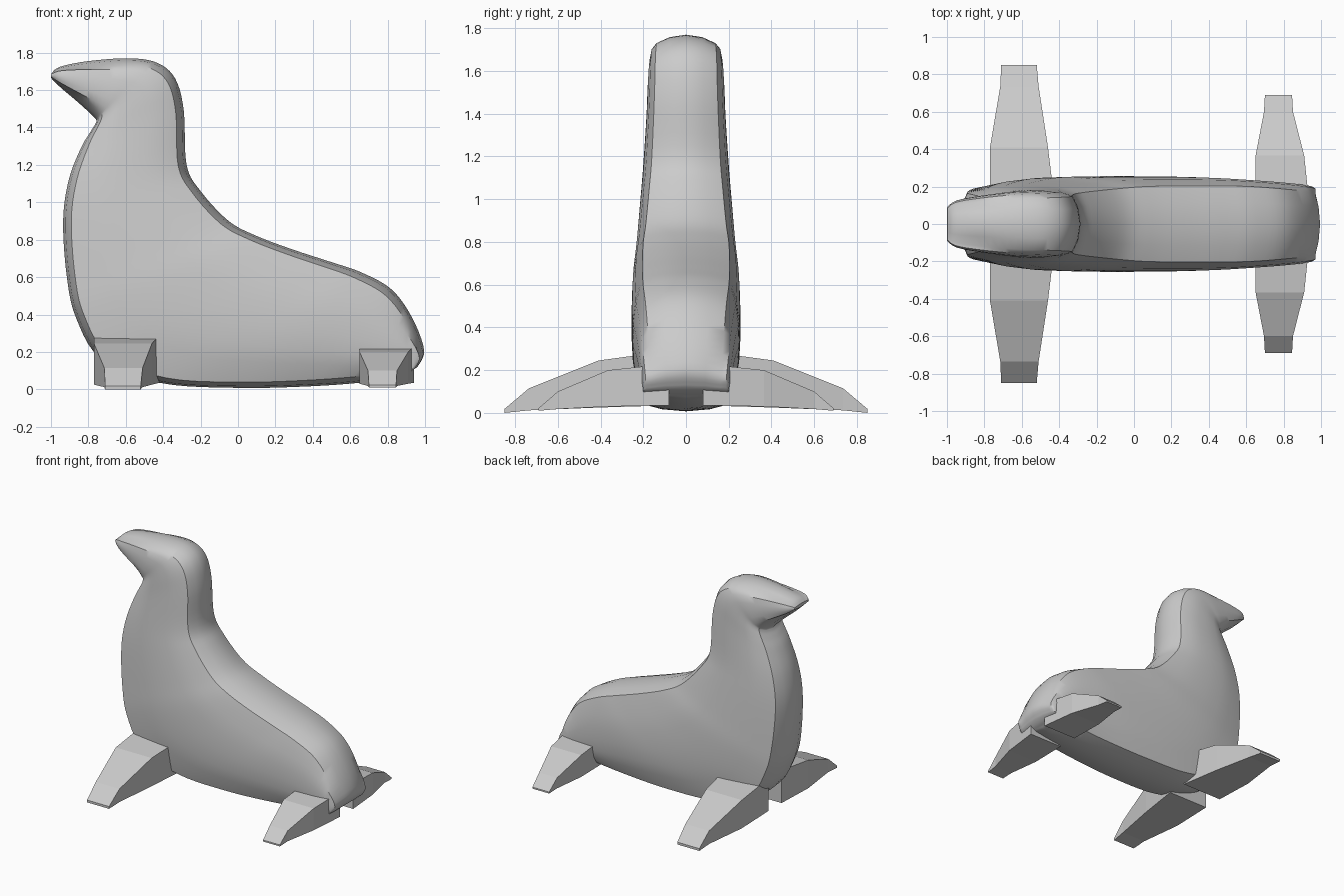
import bpy, bmesh
from mathutils import Vector

if "Cube" in bpy.data.objects:
    bpy.data.objects.remove(bpy.data.objects["Cube"])


def finish(bm, name, smooth):
    bmesh.ops.recalc_face_normals(bm, faces=bm.faces)
    mesh = bpy.data.meshes.new(name)
    bm.to_mesh(mesh)
    bm.free()
    ob = bpy.data.objects.new(name, mesh)
    bpy.context.collection.objects.link(ob)
    if smooth:
        bpy.ops.object.select_all(action='DESELECT')
        ob.select_set(True)
        bpy.context.view_layer.objects.active = ob
        bpy.ops.object.shade_smooth_by_angle(angle=0.6)
    return ob


def loft(rings, name, smooth=False):
    bm = bmesh.new()
    vs = [[bm.verts.new(p) for p in r] for r in rings]
    n = len(vs[0])
    for a, b in zip(vs, vs[1:]):
        for i in range(n):
            j = (i + 1) % n
            bm.faces.new((a[i], a[j], b[j], b[i]))
    bm.faces.new(vs[0])
    bm.faces.new(vs[-1])
    return finish(bm, name, smooth)


def spline(rows, steps):
    # Catmull-Rom interpolation of whole rows
    rows = [Vector(r) for r in rows]
    out = []
    for i in range(len(rows) - 1):
        a, b, c, d = (rows[max(i - 1, 0)], rows[i], rows[i + 1],
                      rows[min(i + 2, len(rows) - 1)])
        for s in range(steps):
            t = s / steps
            out.append(0.5 * (2 * b + (c - a) * t + (2 * a - 5 * b + 4 * c - d) * t * t
                              + (3 * b - a - 3 * c + d) * t ** 3))
    return out + [rows[-1]]


# Body stations from nose to tail: throat/belly x z, crown/back x z, half width
stations = [
    (-1.0, 1.665, -0.998, 1.69, 0.09), (-0.95, 1.615, -0.95, 1.725, 0.125),
    (-0.85, 1.53, -0.80, 1.755, 0.15), (-0.765, 1.45, -0.58, 1.77, 0.17),
    (-0.76, 1.425, -0.43, 1.745, 0.175), (-0.79, 1.375, -0.335, 1.66, 0.18),
    (-0.84, 1.29, -0.29, 1.49, 0.185), (-0.905, 1.12, -0.275, 1.2, 0.2),
    (-0.935, 0.9, -0.2, 1.06, 0.215), (-0.915, 0.6, -0.05, 0.90, 0.235),
    (-0.865, 0.38, 0.1, 0.82, 0.25), (-0.73, 0.16, 0.3, 0.745, 0.255),
    (-0.42, 0.035, 0.5, 0.68, 0.255), (0.0, 0.008, 0.66, 0.625, 0.25),
    (0.4, 0.017, 0.82, 0.535, 0.235), (0.7, 0.04, 0.93, 0.385, 0.22),
    (0.86, 0.065, 0.995, 0.21, 0.205), (0.90, 0.08, 0.96, 0.12, 0.2)]

rings = []
for ax, az, bx, bz, w in spline(stations, 5):
    a, b = Vector((ax, 0, az)), Vector((bx, 0, bz))
    e = min(0.045 / (b - a).length, 0.2)
    half = [(e, 0.78), (0.22, 0.92), (0.35, 0.98), (0.5, 1.0),
            (0.65, 0.985), (0.8, 0.93), (1 - e, 0.8)]
    rim_lo = [(0, 0), (e * 0.3, 0.45)]
    rim_hi = [(1 - e * 0.3, 0.45), (1, 0)]
    side = rim_lo + half + rim_hi
    prof = side + [(t, -y) for t, y in reversed(side[1:-1])]
    rings.append([a.lerp(b, t) + Vector((0, y * w, 0)) for t, y in prof])
loft(rings, "body", True)


# Flippers: y, x range, z range for each station; mirrored to both sides
flippers = {
    "front_flipper": [(0.08, -0.77, -0.42, 0.035, 0.29), (0.41, -0.77, -0.46, 0.025, 0.245),
                      (0.735, -0.715, -0.51, 0.012, 0.115), (0.85, -0.71, -0.52, 0.0, 0.018)],
    "rear_flipper": [(0.08, 0.65, 0.94, 0.035, 0.23), (0.365, 0.65, 0.91, 0.03, 0.2),
                     (0.60, 0.695, 0.85, 0.018, 0.10), (0.69, 0.70, 0.845, 0.01, 0.022)]}
for name, secs in flippers.items():
    for side, label in ((1, "left"), (-1, "right")):
        loft([[(x0, y * side, z0), (x1, y * side, z0), (x1, y * side, z1), (x0, y * side, z1)]
              for y, x0, x1, z0, z1 in secs], f"{name}_{label}")
